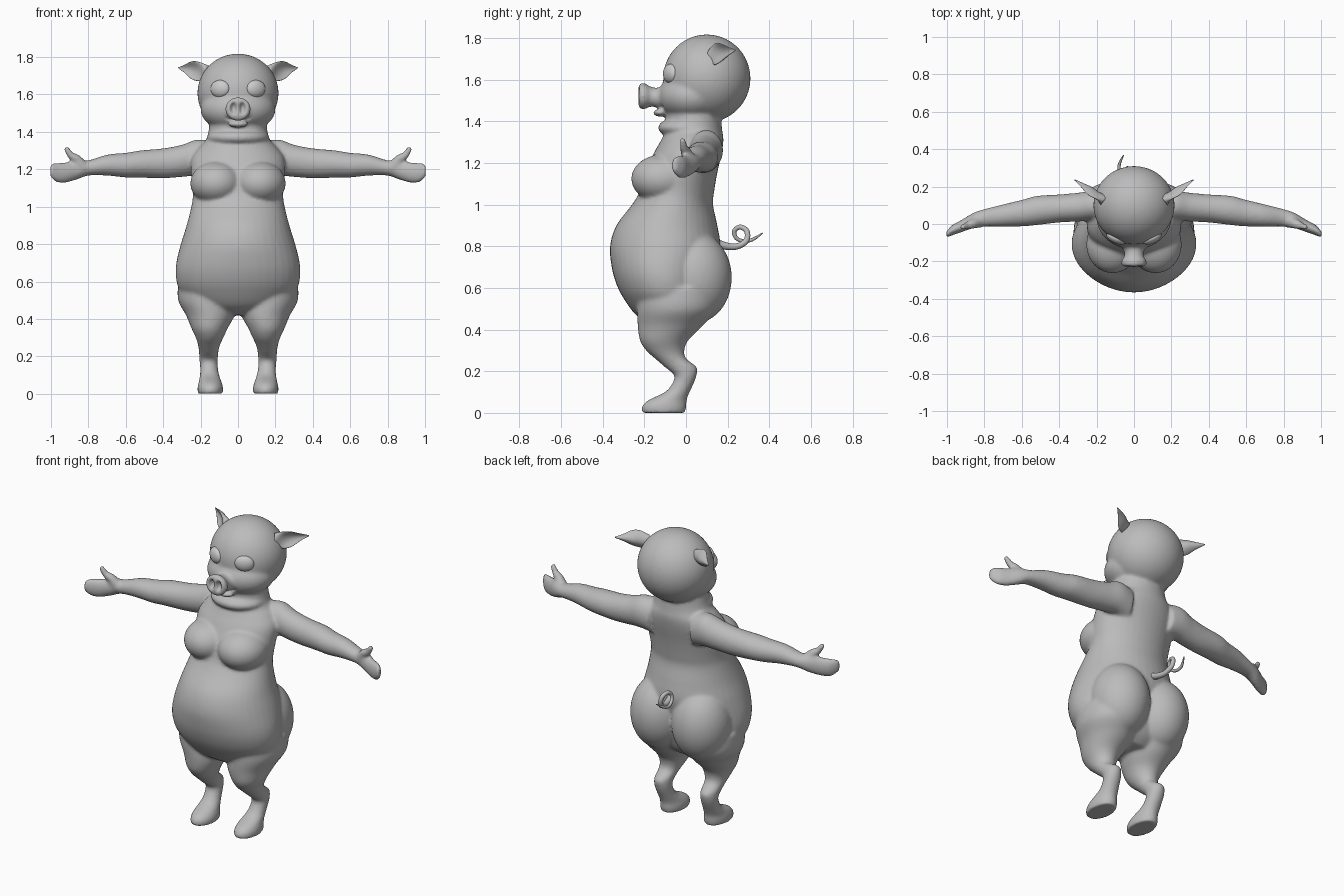
import bpy, bmesh, math
from mathutils import Vector, Matrix

if "Cube" in bpy.data.objects:
    bpy.data.objects.remove(bpy.data.objects["Cube"])


def material(name, rgb):
    m = bpy.data.materials.new(name)
    m.diffuse_color = (*rgb, 1)
    m.use_nodes = True
    m.node_tree.nodes["Principled BSDF"].inputs["Base Color"].default_value = m.diffuse_color
    return m


SKIN = material("skin grey", (0.5, 0.5, 0.5))
EYE = material("eye grey", (0.6, 0.6, 0.6))
IRIS = material("iris brown", (0.14, 0.055, 0.008))


def smooth_rows(rows, steps=6):
    """Catmull-Rom interpolation of rows of numbers."""
    out = []
    for i in range(len(rows) - 1):
        p0, p1 = rows[max(i - 1, 0)], rows[i]
        p2, p3 = rows[i + 1], rows[min(i + 2, len(rows) - 1)]
        for s in range(steps):
            t = s / steps
            out.append([0.5 * (2 * b + (c - a) * t + (2 * a - 5 * b + 4 * c - d) * t * t
                        + (3 * b - a - 3 * c + d) * t ** 3)
                        for a, b, c, d in zip(p0, p1, p2, p3)])
    out.append(list(rows[-1]))
    return out


def skin_rings(bm, rings):
    loops = [[bm.verts.new(p) for p in r] for r in rings]
    n = len(loops[0])
    faces = [bm.faces.new((a[i], a[(i + 1) % n], b[(i + 1) % n], b[i]))
             for a, b in zip(loops, loops[1:]) for i in range(n)]
    faces += [bm.faces.new(loops[0][::-1]), bm.faces.new(loops[-1])]
    bmesh.ops.recalc_face_normals(bm, faces=faces)


def loft(bm, axis, rows, side=1, n=40):
    """Rows: position on axis, two centre coordinates, two radii."""
    rings = []
    for t, a, b, ra, rb in smooth_rows(rows):
        ring = []
        for k in range(n):
            w = 2 * math.pi * k / n
            u, v = a + ra * math.cos(w), b + rb * math.sin(w)
            x, y, z = {"x": (t, u, v), "y": (u, t, v), "z": (u, v, t)}[axis]
            ring.append((x * side, y, z))
        rings.append(ring)
    skin_rings(bm, rings)


def ball(bm, centre, radii):
    bmesh.ops.create_uvsphere(bm, u_segments=48, v_segments=32, radius=1,
                              matrix=Matrix.Translation(centre) @ Matrix.Diagonal((*radii, 1)))


def evaluated_mesh(ob):
    dg = bpy.context.evaluated_depsgraph_get()
    dg.update()
    return bpy.data.meshes.new_from_object(ob.evaluated_get(dg))


def tube_mesh(rows):
    """Rows: x, y, z, radius."""
    cu = bpy.data.curves.new("path", "CURVE")
    cu.dimensions = "3D"
    cu.bevel_depth, cu.bevel_resolution, cu.use_fill_caps = 1, 4, True
    pts = smooth_rows(rows)
    sp = cu.splines.new("POLY")
    sp.points.add(len(pts) - 1)
    for p, (x, y, z, r) in zip(sp.points, pts):
        p.co, p.radius = (x, y, z, 1), r
    ob = bpy.data.objects.new("path", cu)
    bpy.context.collection.objects.link(ob)
    me = evaluated_mesh(ob)
    bpy.data.objects.remove(ob)
    return me


def add_object(name, me, mats):
    me.materials.clear()
    for m in mats:
        me.materials.append(m)
    for p in me.polygons:
        p.use_smooth = True
    ob = bpy.data.objects.new(name, me)
    bpy.context.collection.objects.link(ob)
    return ob


bm = bmesh.new()

# torso and neck
loft(bm, "z", [(.42, 0, -.06, .12, .10), (.47, 0, -.075, .24, .165), (.55, 0, -.09, .31, .21),
               (.62, 0, -.102, .332, .233), (.70, 0, -.108, .33, .249), (.80, 0, -.10, .306, .265),
               (.90, 0, -.092, .275, .243), (1.0, 0, -.065, .25, .195), (1.06, 0, -.045, .242, .18),
               (1.15, 0, -.025, .25, .175), (1.25, 0, .009, .25, .163), (1.31, 0, .03, .215, .15),
               (1.36, 0, .037, .17, .137), (1.45, 0, .035, .15, .13)])
ball(bm, (0, .01, 1.37), (.165, .145, .055))

# head, jowls and lower lip
ball(bm, (0, .10, 1.607), (.217, .21, .211))
ball(bm, (0, .03, 1.52), (.2, .165, .125))
ball(bm, (0, -.125, 1.443), (.055, .035, .02))

# snout
loft(bm, "y", [(-.05, 0, 1.51, .085, .065), (-.13, 0, 1.512, .06, .05), (-.16, 0, 1.518, .05, .047),
               (-.18, 0, 1.52, .056, .052), (-.195, 0, 1.522, .067, .062),
               (-.218, 0, 1.522, .067, .062), (-.229, 0, 1.522, .052, .048)])

for s in (1, -1):
    # chest and buttocks
    ball(bm, (s * .115, -.11, 1.125), (.14, .153, .117))
    ball(bm, (s * .14, .04, .65), (.17, .18, .22))
    # legs and feet
    loft(bm, "z", [(.60, .17, -.04, .15, .19), (.50, .163, -.045, .157, .19),
                   (.42, .148, -.075, .13, .157), (.35, .152, -.105, .097, .117),
                   (.30, .152, -.10, .074, .092), (.26, .155, -.073, .059, .075),
                   (.22, .157, -.025, .052, .077), (.18, .157, -.003, .049, .054),
                   (.14, .155, -.015, .048, .052), (.10, .152, -.042, .052, .06),
                   (.06, .149, -.09, .062, .093), (.03, .148, -.105, .069, .107),
                   (-.001, .148, -.108, .066, .104)], s)
    # arms and hands
    loft(bm, "x", [(.14, .09, 1.25, .08, .10), (.22, .098, 1.262, .08, .097), (.30, .09, 1.245, .077, .086),
                   (.40, .083, 1.232, .075, .08), (.52, .072, 1.228, .078, .073),
                   (.60, .058, 1.222, .071, .066), (.70, .045, 1.222, .06, .056),
                   (.80, .033, 1.207, .047, .041), (.86, .018, 1.196, .041, .051),
                   (.92, -.01, 1.183, .033, .055), (.97, -.032, 1.182, .028, .052),
                   (.995, -.05, 1.19, .02, .041), (1.005, -.055, 1.19, .011, .028)], s)
    # thumbs
    bm.from_mesh(tube_mesh([(s * .825, .015, 1.205, .036), (s * .865, 0, 1.255, .027),
                            (s * .895, -.01, 1.275, .02), (s * .922, -.018, 1.318, .015)]))

me = bpy.data.meshes.new("parts")
bm.to_mesh(me)
bm.free()

# fuse everything into one soft skin
src = bpy.data.objects.new("parts", me)
bpy.context.collection.objects.link(src)
rm = src.modifiers.new("fuse", "REMESH")
rm.mode, rm.voxel_size = "VOXEL", 0.0085
sm = src.modifiers.new("soften", "SMOOTH")
sm.factor, sm.iterations = 0.5, 12
skin = evaluated_mesh(src)
bpy.data.objects.remove(src)

# press in nostrils and the smile line
for v in skin.vertices:
    x, y, z = v.co
    if y < -.2 and z > 1.4:
        d = ((abs(x) - .024) / .015) ** 2 + ((z - 1.527) / .028) ** 2
        v.co.y += .028 * math.exp(-d * d)
    elif -.17 < y < -.07 and abs(x) < .075 and 1.43 < z < 1.5:
        d = (z - 1.462 - 3 * x * x) / .009
        v.co.y += .014 * math.exp(-d * d) * (1 - (x / .075) ** 2)
low = min(v.co.z for v in skin.vertices)
for v in skin.vertices:
    if v.co.z < .05:
        v.co.z -= low * (1 - v.co.z / .05)
add_object("body", skin, [SKIN])

# ears: cupped leaves; rows are x, y, z, half height, thickness, cup depth
EAR = [(.16, .125, 1.715, .04, .03, 0), (.205, .152, 1.724, .052, .016, .025),
       (.24, .178, 1.73, .046, .012, .032), (.28, .208, 1.737, .022, .008, .014),
       (.318, .236, 1.742, .003, .003, 0)]
for s, side in ((1, "left"), (-1, "right")):
    bm = bmesh.new()
    rings = []
    for x, y, z, h, t, cup in smooth_rows(EAR):
        ring = []
        for k in range(24):
            c, w = math.cos(k * math.pi / 12), math.sin(k * math.pi / 12)
            f = t * w + cup * (c * c - .4)
            ring.append((s * (x + .61 * f), y - .79 * f, z + h * c))
        rings.append(ring)
    skin_rings(bm, rings)
    me = bpy.data.meshes.new(side + "_ear")
    bm.to_mesh(me)
    bm.free()
    add_object(side + "_ear", me, [SKIN])

    # eyes: the iris is the cap around the forward pole
    bm = bmesh.new()
    bmesh.ops.create_uvsphere(bm, u_segments=40, v_segments=32, radius=1)
    for f in bm.faces:
        f.material_index = int(f.calc_center_median().z > .76)
    place = (Matrix.Translation((s * .096, -.075, 1.63)) @ Matrix.Rotation(s * math.radians(26), 4, "Z")
             @ Matrix.Diagonal((.055, .029, .047, 1)) @ Matrix.Rotation(math.pi / 2, 4, "X"))
    bm.transform(place)
    me = bpy.data.meshes.new(side + "_eye")
    bm.to_mesh(me)
    bm.free()
    add_object(side + "_eye", me, [EYE, IRIS])

# curly tail
TAIL = [(0, .12, .83, .02), (-.01, .185, .803, .018), (-.02, .245, .8, .015), (-.03, .29, .828, .014),
        (-.04, .292, .873, .013), (-.052, .26, .893, .012), (-.062, .233, .875, .011),
        (-.07, .24, .842, .01), (-.078, .275, .825, .009), (-.078, .32, .833, .008),
        (-.056, .368, .864, .003)]
add_object("tail", tube_mesh(TAIL), [SKIN])
